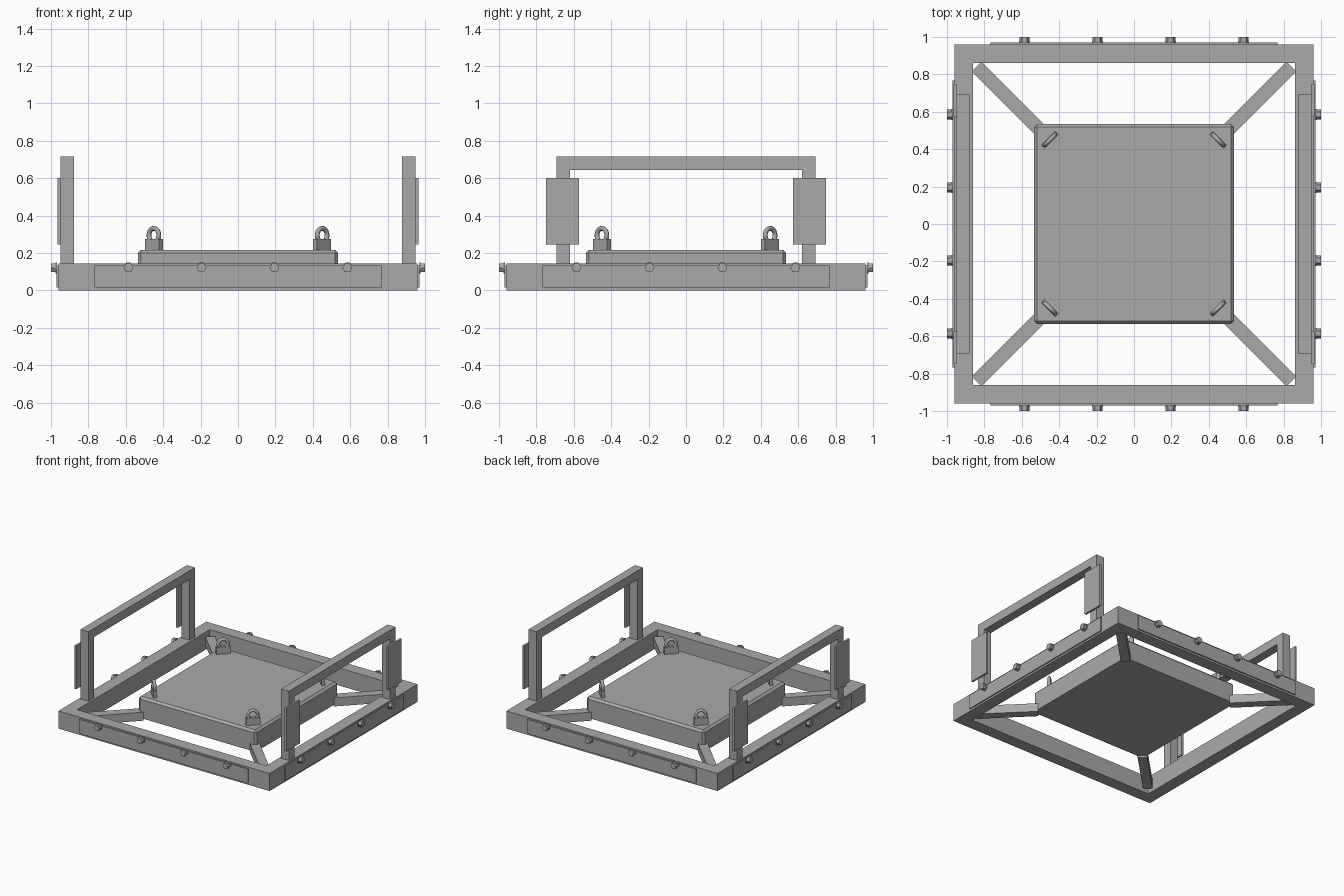
import bpy, bmesh
from math import radians, cos, sin, pi
from mathutils import Matrix, Vector

if "Cube" in bpy.data.objects:
    bpy.data.objects.remove(bpy.data.objects["Cube"], do_unlink=True)

steel = bpy.data.materials.new("steel grey")
steel.use_nodes = True
grey = (0.4, 0.4, 0.4, 1)
steel.diffuse_color = grey
steel.node_tree.nodes["Principled BSDF"].inputs["Base Color"].default_value = grey


def add_object(name, bm, matrix=Matrix()):
    bmesh.ops.recalc_face_normals(bm, faces=bm.faces)
    mesh = bpy.data.meshes.new(name)
    bm.to_mesh(mesh)
    bm.free()
    mesh.materials.append(steel)
    obj = bpy.data.objects.new(name, mesh)
    obj.matrix_world = matrix
    bpy.context.collection.objects.link(obj)
    return obj


def box(name, low, high, matrix=Matrix()):
    low, high = Vector(low), Vector(high)
    bm = bmesh.new()
    bmesh.ops.create_cube(bm, size=1)
    bmesh.ops.scale(bm, vec=high - low, verts=bm.verts)
    bmesh.ops.translate(bm, vec=(low + high) / 2, verts=bm.verts)
    return add_object(name, bm, matrix)


def cylinder(bm, radius, y0, y1, sides, x, z):
    # Solid disc lying along y
    place = Matrix.Translation((x, (y0 + y1) / 2, z)) @ Matrix.Rotation(pi / 2, 4, "X")
    place = place @ Matrix.Rotation(pi / 2, 4, "Z")
    bmesh.ops.create_cone(bm, cap_ends=True, segments=sides, radius1=radius,
                          radius2=radius, depth=abs(y1 - y0), matrix=place)


def turn(degrees):
    return Matrix.Rotation(radians(degrees), 4, "Z")


# Square base frame with an open centre
OUT, IN, TOP = 0.96, 0.86, 0.145
bm = bmesh.new()
loops = []
for r, z in ((OUT, 0), (OUT, TOP), (IN, TOP), (IN, 0)):
    loops.append([bm.verts.new((sx * r, sy * r, z))
                  for sx, sy in ((-1, -1), (1, -1), (1, 1), (-1, 1))])
for a, b in zip(loops, loops[1:] + loops[:1]):
    for i in range(4):
        j = (i + 1) % 4
        bm.faces.new((a[i], a[j], b[j], b[i]))
add_object("base_frame", bm)

# Bolted cover plate on each outer face
for side, angle in (("front", 0), ("left", 90), ("back", 180), ("right", 270)):
    box(side + "_cover_plate", (-0.768, -OUT - 0.01, 0.015), (0.768, -OUT, 0.133), turn(angle))
    bm = bmesh.new()
    for x in (-0.585, -0.195, 0.195, 0.585):
        cylinder(bm, 0.03, -0.975, -0.968, 16, x, 0.12)
        cylinder(bm, 0.026, -1.0, -0.975, 6, x, 0.12)
    add_object(side + "_bolts", bm, turn(angle))

# Centre platform with chamfered top and corners
HALF, LOW, HIGH = 0.535, 0.045, 0.217
platform = box("platform", (-HALF, -HALF, LOW), (HALF, HALF, HIGH))
bm = bmesh.new()
bm.from_mesh(platform.data)
edges = [e for e in bm.edges if max(v.co.z for v in e.verts) > 0.1]
bmesh.ops.bevel(bm, geom=edges, offset=0.017, segments=1, affect="EDGES")
bm.to_mesh(platform.data)
bm.free()

# Diagonal braces and lifting eyes, one of each per corner
for i in range(4):
    spin = turn(45 + 90 * i)
    box(f"corner_brace_{i + 1}", (0.72, -0.036, 0.03), (1.19, 0.036, 0.1), spin)
    box(f"eye_base_{i + 1}", (0.622, -0.054, HIGH - 0.01), (0.65, 0.054, 0.275), spin)
    bm = bmesh.new()
    rings, around, tube = [], 24, 10
    for a in range(around):
        t = 2 * pi * a / around
        ring = []
        for b in range(tube):
            p = 2 * pi * b / tube
            r = 0.037 + 0.013 * cos(p)
            ring.append(bm.verts.new((0.636 + 0.013 * sin(p), r * cos(t), 0.295 + r * sin(t))))
        rings.append(ring)
    for a in range(around):
        for b in range(tube):
            c, d = (a + 1) % around, (b + 1) % tube
            bm.faces.new((rings[a][b], rings[c][b], rings[c][d], rings[a][d])).smooth = True
    add_object(f"lifting_eye_{i + 1}", bm, spin)

# Side handles with a pad outside each post
W, BAR, PEAK = 0.692, 0.071, 0.715
half = [(W, TOP), (W, PEAK)]
inner = [(W - BAR, PEAK - BAR), (W - BAR, TOP)]
outline = half + [(-y, z) for y, z in reversed(half)]
outline += [(-y, z) for y, z in reversed(inner)] + inner
for side, s in (("left", 1), ("right", -1)):
    bm = bmesh.new()
    face = bm.faces.new([bm.verts.new((s * 0.876, y, z)) for y, z in outline])
    moved = bmesh.ops.extrude_face_region(bm, geom=[face])["geom"]
    bmesh.ops.translate(bm, vec=(s * 0.072, 0, 0),
                        verts=[v for v in moved if isinstance(v, bmesh.types.BMVert)])
    add_object(side + "_handle", bm)
    for end, e in (("front", -1), ("back", 1)):
        xs, ys = sorted((s * 0.948, s * 0.964)), sorted((e * 0.573, e * 0.748))
        box(f"{side}_{end}_pad", (xs[0], ys[0], 0.245), (xs[1], ys[1], 0.6))
